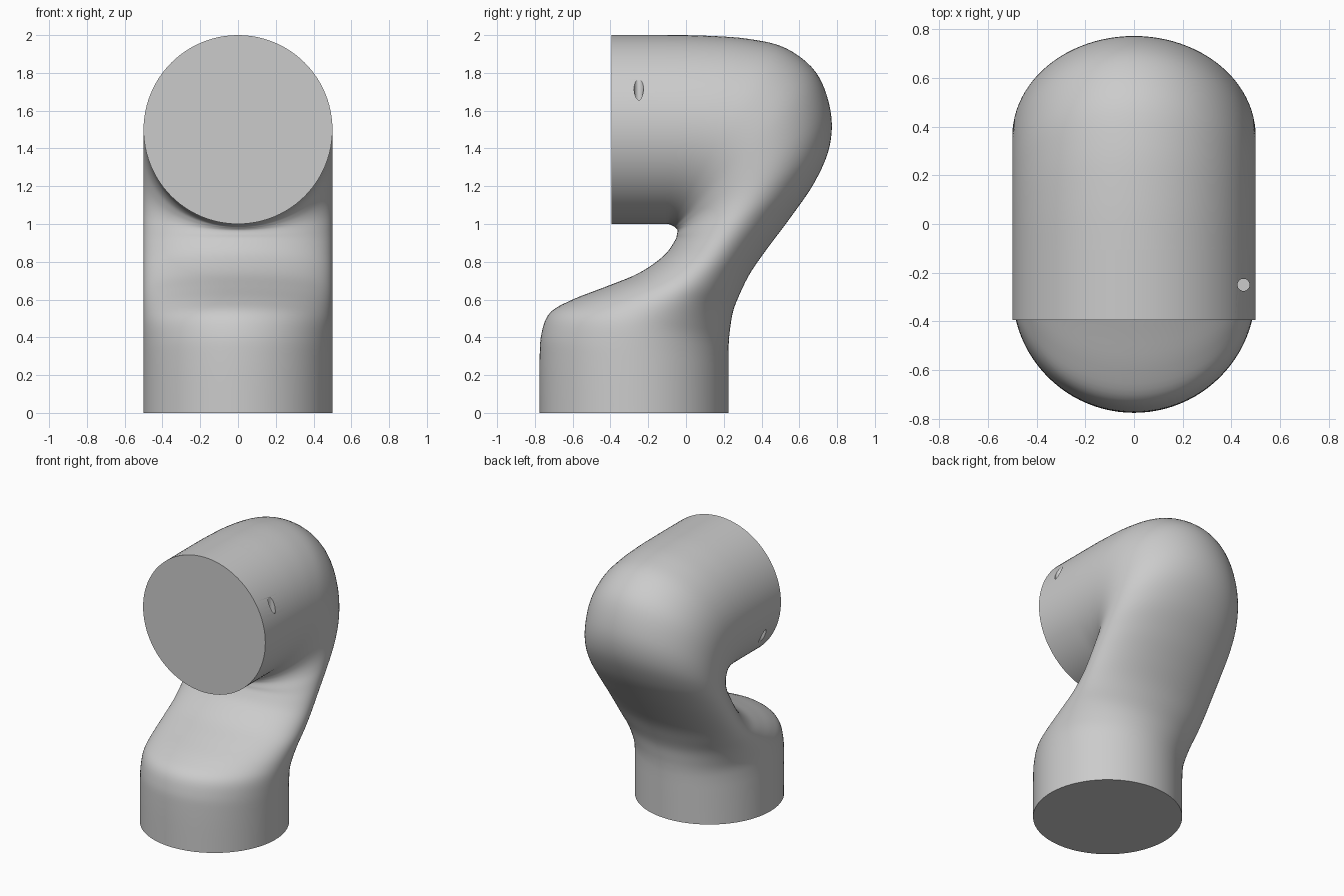
import bpy, bmesh, math
from mathutils import Vector, Matrix

cube = bpy.data.objects.get("Cube")
if cube:
    bpy.data.objects.remove(cube, do_unlink=True)

RADIUS = 0.5
SEGMENTS = 96
STEPS = 5

grey = bpy.data.materials.new("plain grey")
grey.use_nodes = True
grey.diffuse_color = (0.6, 0.6, 0.6, 1)
grey.node_tree.nodes["Principled BSDF"].inputs["Base Color"].default_value = grey.diffuse_color


def make_object(name, bm):
    """Turn a bmesh into a linked object with outward normals."""
    bmesh.ops.recalc_face_normals(bm, faces=bm.faces[:])
    mesh = bpy.data.meshes.new(name)
    bm.to_mesh(mesh)
    bm.free()
    mesh.materials.append(grey)
    obj = bpy.data.objects.new(name, mesh)
    bpy.context.collection.objects.link(obj)
    return obj


def activate(obj):
    bpy.ops.object.select_all(action='DESELECT')
    obj.select_set(True)
    bpy.context.view_layer.objects.active = obj


def smooth(obj):
    activate(obj)
    bpy.ops.object.shade_smooth_by_angle(angle=math.radians(35))


def cylinder(name, radius, depth, matrix, segments):
    bm = bmesh.new()
    bmesh.ops.create_cone(bm, cap_ends=True, segments=segments, radius1=radius,
                          radius2=radius, depth=depth, matrix=matrix)
    return make_object(name, bm)


def spline(points):
    """Catmull-Rom curve through the points."""
    result = []
    for i in range(len(points) - 1):
        a, b = points[max(i - 1, 0)], points[i]
        c, d = points[i + 1], points[min(i + 2, len(points) - 1)]
        for step in range(STEPS):
            t = step / STEPS
            result.append(b + (c - a) * (t / 2)
                          + (a * 2 - b * 5 + c * 4 - d) * (t * t / 2)
                          + (b * 3 - a - c * 3 + d) * (t ** 3 / 2))
    result.append(points[-1])
    return result


# Cross-sections of the bent body: inner y, z and outer y, z
SECTIONS = [
    (-.775, 0, .225, 0), (-.775, .28, .225, .2), (-.765, .42, .225, .31),
    (-.72, .53, .227, .38), (-.6, .6, .234, .45), (-.42, .67, .25, .54),
    (-.25, .74, .285, .63), (-.12, .83, .34, .74), (-.06, .91, .43, .87),
    (-.048, .945, .55, 1.03), (-.045, .965, .68, 1.22), (-.05, .975, .76, 1.41),
    (-.055, .98, .765, 1.6), (-.06, .985, .69, 1.8), (-.07, .99, .53, 1.93),
    (-.08, .995, .33, 1.98), (-.092, .999, .1, 1.997), (-.105, 1, -.105, 2),
]

# Bent body: elliptical rings of constant width lofted along the two profiles
bm = bmesh.new()
rings = []
for section in spline([Vector(s) for s in SECTIONS]):
    inner = Vector((0, section[0], section[1]))
    outer = Vector((0, section[2], section[3]))
    centre, half = (inner + outer) / 2, (outer - inner) / 2
    ring = []
    for i in range(SEGMENTS):
        angle = math.tau * i / SEGMENTS
        side = Vector((RADIUS * math.sin(angle), 0, 0))
        ring.append(bm.verts.new(centre + half * math.cos(angle) + side))
    rings.append(ring)
for low, high in zip(rings, rings[1:]):
    for i in range(SEGMENTS):
        j = (i + 1) % SEGMENTS
        bm.faces.new((low[i], low[j], high[j], high[i]))
bm.faces.new(rings[0])
bm.faces.new(rings[-1])
smooth(make_object("bent_body", bm))

# Round end cap on the front of the head
FRONT, SEAM, HEAD_Z = -0.395, -0.105, 1.5
turn = Matrix.Rotation(math.pi / 2, 4, 'X')
end_cap = cylinder("end_cap", RADIUS, SEAM - FRONT,
                   Matrix.Translation((0, (FRONT + SEAM) / 2, HEAD_Z)) @ turn, SEGMENTS)

# Blind pin holes drilled from above on one side and from below on the other
for side in (1, -1):
    drill = cylinder("drill", 0.025, 0.4,
                     Matrix.Translation((0.45 * side, -0.25, HEAD_Z + 0.3 * side)), 32)
    drill.hide_render = True
    cut = end_cap.modifiers.new("pin_hole", 'BOOLEAN')
    cut.operation = 'DIFFERENCE'
    cut.solver = 'EXACT'
    cut.object = drill
    activate(end_cap)
    bpy.ops.object.modifier_apply(modifier=cut.name)
    bpy.data.objects.remove(drill, do_unlink=True)
smooth(end_cap)
